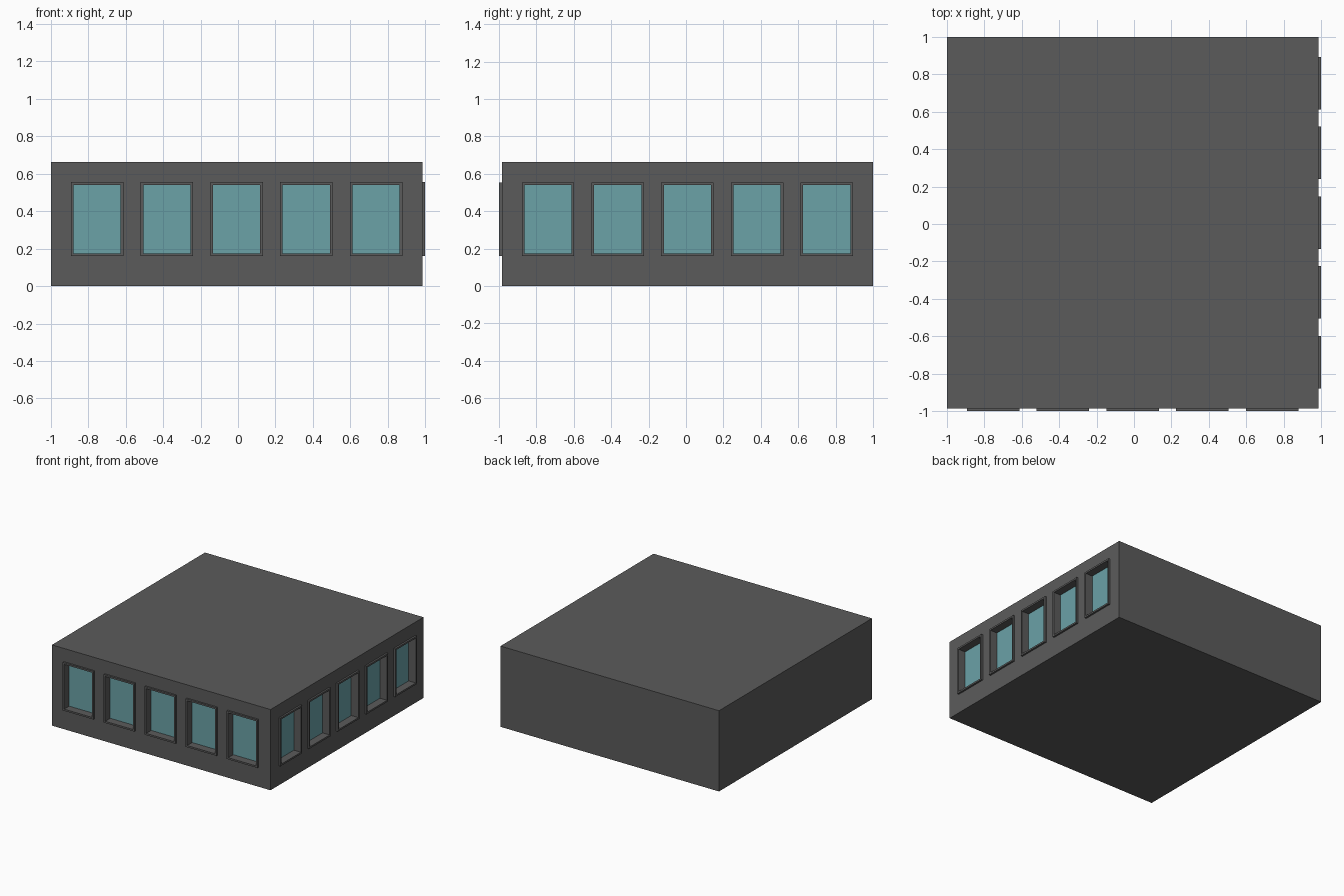
import bpy, bmesh
from math import pi
from mathutils import Matrix, Vector

if "Cube" in bpy.data.objects:
    bpy.data.objects.remove(bpy.data.objects["Cube"])

WALL = 0.985           # wall plane; frames stand proud of it, out to 1.0
HEIGHT = 0.663
W, H = 0.28, 0.395     # outer window size
BORDER = 0.014         # frame thickness
DEPTH = 0.065          # frame face to glass
PITCH, MID_Z = 0.3725, 0.357


def material(name, rgb):
    m = bpy.data.materials.new(name)
    m.diffuse_color = (*rgb, 1)
    m.use_nodes = True
    m.node_tree.nodes["Principled BSDF"].inputs["Base Color"].default_value = m.diffuse_color
    return m


def add_box(bm, lo, hi, matrix=Matrix()):
    lo, hi = Vector(lo), Vector(hi)
    m = matrix @ Matrix.Translation((lo + hi) / 2) @ Matrix.Diagonal((*(hi - lo), 1))
    bmesh.ops.create_cube(bm, size=1, matrix=m)


def to_mesh(bm, name, mat):
    bmesh.ops.recalc_face_normals(bm, faces=bm.faces)
    mesh = bpy.data.meshes.new(name)
    bm.to_mesh(mesh)
    bm.free()
    mesh.materials.append(mat)
    return mesh


def add_object(name, mesh, matrix=Matrix()):
    ob = bpy.data.objects.new(name, mesh)
    bpy.context.collection.objects.link(ob)
    ob.matrix_world = matrix
    return ob


wall_mat = material("dark_grey", (0.105, 0.105, 0.105))
glass_mat = material("teal_glass", (0.145, 0.36, 0.39))

# Window positions: five on the front, five on the right
spots = []
for i in range(-2, 3):
    front = Matrix.Translation((-0.0075 + i * PITCH, -1, MID_Z))
    right = Matrix.Translation((1, 0.0075 + i * PITCH, MID_Z)) @ Matrix.Rotation(pi / 2, 4, 'Z')
    spots += [("front", i + 3, front), ("right", i + 3, right)]

# Building block with recesses cut for the windows
bm = bmesh.new()
add_box(bm, (-1, -WALL, 0), (WALL, 1, HEIGHT))
body = add_object("building_block", to_mesh(bm, "building_block", wall_mat))

bm = bmesh.new()
for _, _, m in spots:
    add_box(bm, (-W / 2, -0.05, -H / 2), (W / 2, DEPTH + 0.01, H / 2), m)
cutter = add_object("window_cutter", to_mesh(bm, "window_cutter", wall_mat))
cutter.hide_render = True

cut = body.modifiers.new("window_recesses", 'BOOLEAN')
cut.operation = 'DIFFERENCE'
cut.solver = 'EXACT'
cut.object = cutter
bpy.context.view_layer.objects.active = body
bpy.ops.object.modifier_apply(modifier=cut.name)
bpy.data.objects.remove(cutter)

# Window frame: rectangular ring, front face to glass plane
bm = bmesh.new()
rings = []
for inset, y in ((0, 0), (0, DEPTH), (BORDER, DEPTH), (BORDER, 0)):
    x, z = W / 2 - inset, H / 2 - inset
    rings.append([bm.verts.new((sx * x, y, sz * z))
                  for sx, sz in ((-1, -1), (1, -1), (1, 1), (-1, 1))])
for k in range(4):
    a, b = rings[k], rings[(k + 1) % 4]
    for j in range(4):
        n = (j + 1) % 4
        bm.faces.new((a[j], a[n], b[n], b[j]))
frame_mesh = to_mesh(bm, "window_frame", wall_mat)

# Glass pane at the back of the recess
bm = bmesh.new()
add_box(bm, (-W / 2, DEPTH, -H / 2), (W / 2, DEPTH + 0.01, H / 2))
glass_mesh = to_mesh(bm, "window_glass", glass_mat)

for side, n, m in spots:
    add_object(f"{side}_window_frame_{n}", frame_mesh, m)
    add_object(f"{side}_window_glass_{n}", glass_mesh, m)
